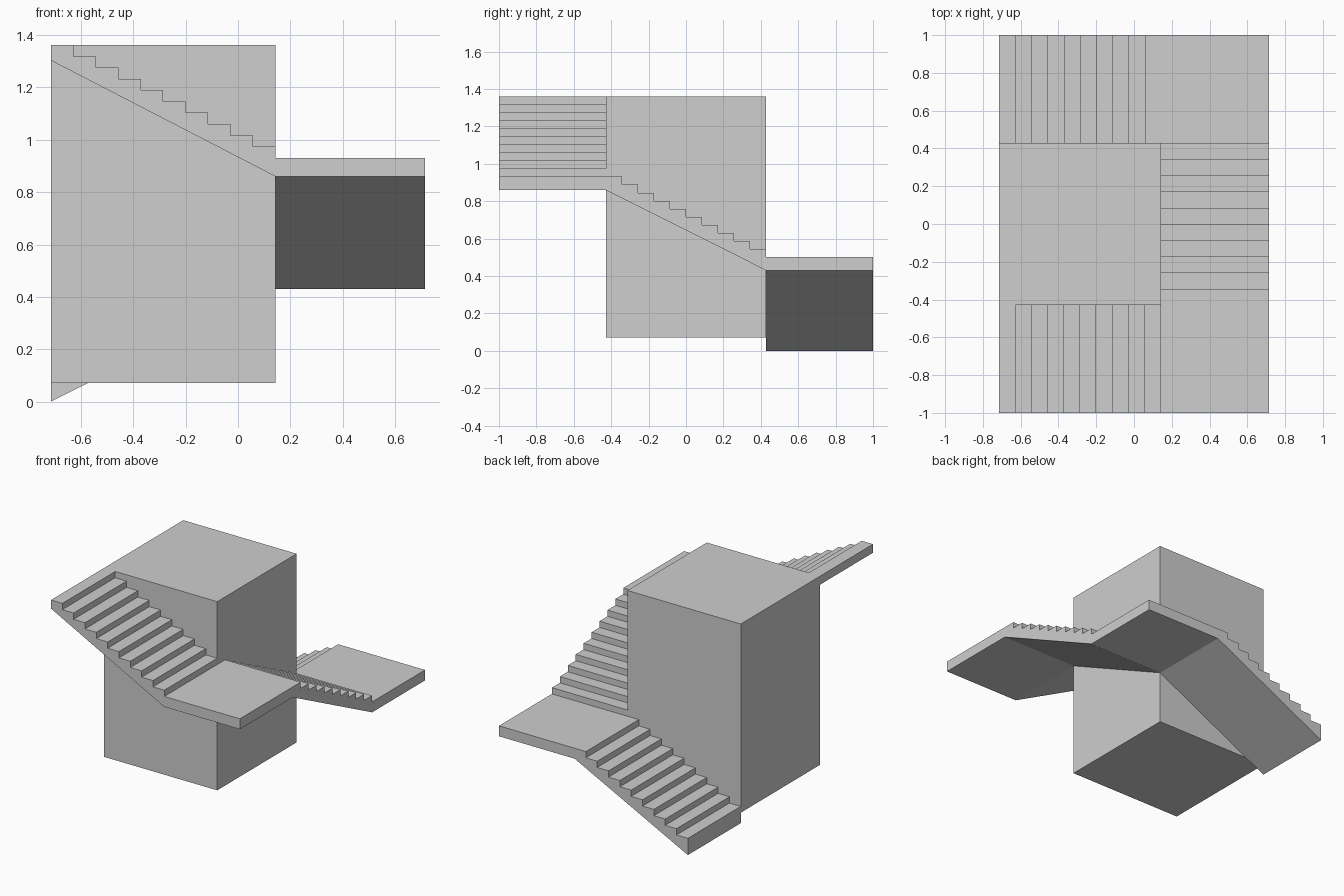
import bpy, bmesh
from mathutils import Vector

if "Cube" in bpy.data.objects:
    bpy.data.objects.remove(bpy.data.objects["Cube"])

RUN, WIDTH, RISE, SLAB, STEPS = 6 / 7, 4 / 7, 0.43, 0.0715, 10
X0, X1, Y1 = -5 / 7, 1 / 7, 3 / 7      # core left / right, half depth

grey = bpy.data.materials.new("grey_concrete")
grey.diffuse_color = (0.62, 0.62, 0.62, 1)
grey.use_nodes = True
grey.node_tree.nodes["Principled BSDF"].inputs["Base Color"].default_value = grey.diffuse_color


def finish(name, bm):
    bmesh.ops.recalc_face_normals(bm, faces=bm.faces)
    mesh = bpy.data.meshes.new(name)
    bm.to_mesh(mesh)
    bm.free()
    mesh.materials.append(grey)
    bpy.context.collection.objects.link(bpy.data.objects.new(name, mesh))


def extrude(name, profile, start, along, across):
    """Extrude a side profile of (distance, height) points across the width."""
    start, along, across = Vector(start), Vector(along), Vector(across)
    bm = bmesh.new()
    face = bm.faces.new([bm.verts.new(start + along * s + Vector((0, 0, h)))
                         for s, h in profile])
    ext = bmesh.ops.extrude_face_region(bm, geom=[face])
    verts = [g for g in ext["geom"] if isinstance(g, bmesh.types.BMVert)]
    bmesh.ops.translate(bm, verts=verts, vec=across)
    finish(name, bm)


def flight(name, start, along, across, landing=True, end_drop=0.0):
    """Sloped soffit, sawtooth steps, and a flush landing slab at the top."""
    profile = [(0, 0)]
    for i in range(STEPS):
        h = SLAB + RISE * (i + 1) / STEPS
        profile += [(RUN * i / STEPS, h), (RUN * (i + 1) / STEPS, h)]
    if landing:
        profile[-1] = (RUN + WIDTH, SLAB + RISE)
        profile.append((RUN + WIDTH, RISE))
    profile.append((RUN, RISE + end_drop))
    extrude(name, profile, start, along, across)


# central block
extrude("core_block", [(0, SLAB), (RUN, SLAB), (RUN, SLAB + 3 * RISE), (0, SLAB + 3 * RISE)],
        (X0, -Y1, 0), (1, 0, 0), (0, 2 * Y1, 0))

# stairs wrapping round three sides
flight("back_flight", (X0, Y1, 0), (1, 0, 0), (0, WIDTH, 0))
flight("side_flight", (X1, Y1, RISE), (0, -1, 0), (WIDTH, 0, 0))
flight("front_flight", (X1, -1, 2 * RISE), (-1, 0, 0), (0, WIDTH, 0),
       landing=False, end_drop=0.013)
